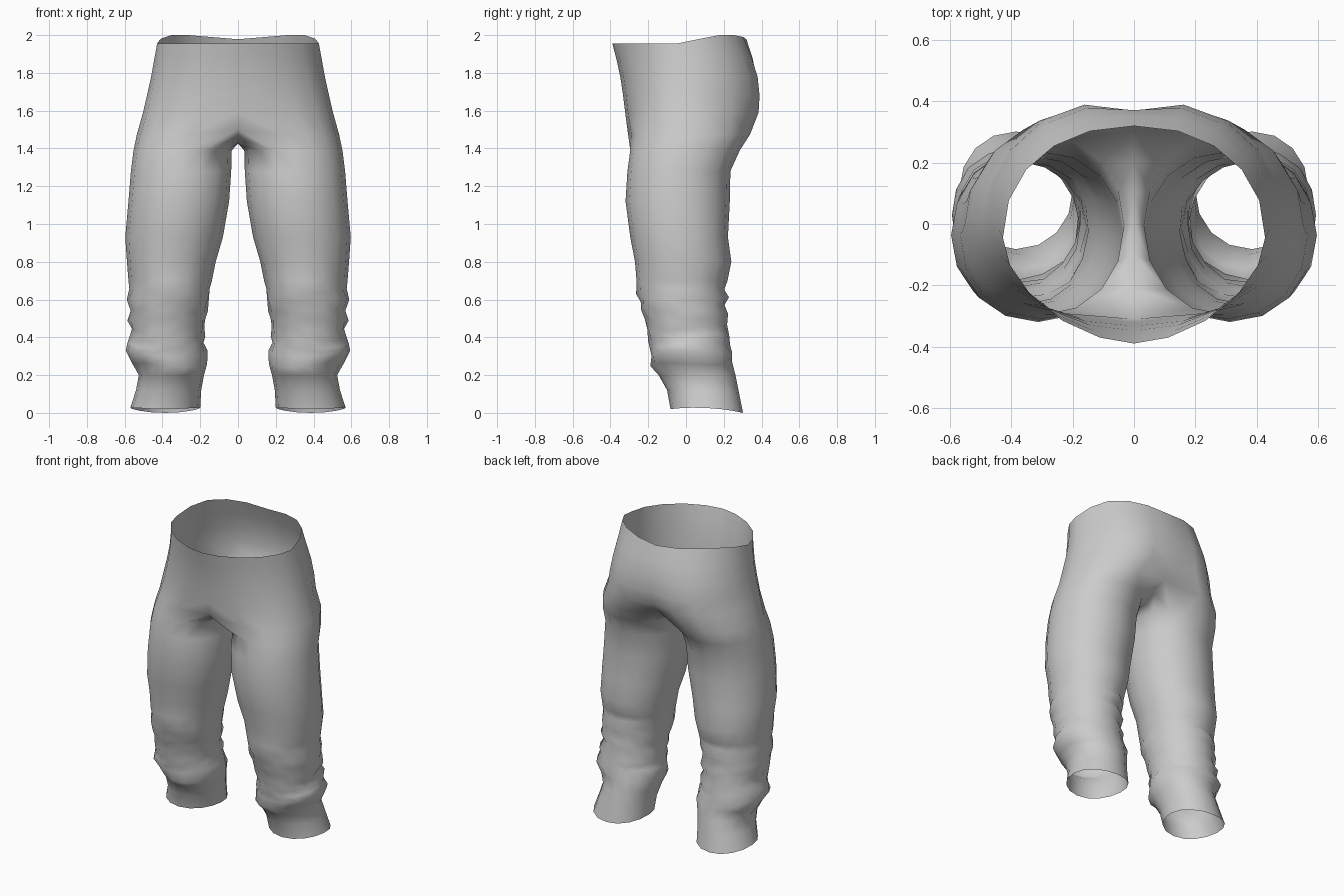
import bpy, bmesh, math

if "Cube" in bpy.data.objects:
    bpy.data.objects.remove(bpy.data.objects["Cube"])

OUTER, TOTAL = 11, 16      # points round the outside of a leg, points in a full leg ring


def power(v, n):
    return math.copysign(abs(v) ** (2 / n), v)


def hip_point(i, z, w, yf, yb, nf):
    """Half ring from centre front, round the outside, to centre back."""
    a = math.pi * i / (OUTER - 1)
    cy = (yf + yb) / 2 - 0.01
    n = nf if math.cos(a) > 0 else 2.15
    c = power(math.cos(a), n)
    y = cy - c * (cy - yf) if c > 0 else cy - c * (yb - cy)
    return [w * power(math.sin(a), n) if 0 < i < OUTER - 1 else 0.0, y, z]


def leg_point(i, z, xi, xo, yf, yb, n=2.08):
    """Closed ring round one leg, starting just inside its front."""
    a = 2 * math.pi * (i - 1) / TOTAL
    cx, cy = (xi + xo) / 2, (yf + yb) / 2
    return [cx + (xo - xi) / 2 * power(math.sin(a), n),
            cy - (yb - yf) / 2 * power(math.cos(a), n), z]


# hips: height, half width, front, back, front roundness
HIPS = [(1.965, .428, -.39, .32, 1.75), (1.88, .442, -.37, .352, 1.85),
        (1.78, .46, -.348, .372, 1.98), (1.68, .482, -.333, .370, 2.1),
        (1.59, .503, -.322, .352, 2.2)]
# under-crotch seam from back to front: y, height
CROTCH = [(.20, 1.465), (.10, 1.435), (.0, 1.425), (-.10, 1.43), (-.21, 1.455)]
# legs: height, inner x, outer x, front, back
LEGS = [(1.39, .033, .553, -.295, .285), (1.28, .036, .567, -.31, .235),
        (1.12, .047, .58, -.32, .232), (.93, .08, .597, -.295, .222),
        (.80, .118, .588, -.27, .24), (.70, .138, .58, -.262, .220),
        (.65, .148, .574, -.258, .208), (.60, .152, .586, -.245, .222),
        (.55, .165, .574, -.236, .206), (.50, .170, .580, -.217, .225),
        (.45, .180, .564, -.210, .212), (.40, .175, .575, -.195, .235),
        (.36, .178, .58, -.193, .230), (.32, .166, .600, -.184, .242),
        (.26, .160, .555, -.184, .248), (.20, .180, .525, -.145, .262),
        (.12, .195, .540, -.10, .278), (.02, .200, .57, -.082, .302)]

bm = bmesh.new()
rows = []

# waist and hips, with two rounded buttocks
for r, (z, w, yf, yb, nf) in enumerate(HIPS):
    row = []
    for i in range(OUTER):
        p = hip_point(i, z, w, yf, yb, nf)
        if i in (7, 8, 9) and r > 0:
            p[1] += .012 * r * (1 if i > 7 else .5)
        if r == 0:             # waistband is higher at the back
            p[2] = 1.955 + .045 * min(1, max(0, p[1] + .05) / .22)
            if i == OUTER - 1:
                p[2] = 1.978
            elif i == OUTER - 2:
                p[2] = 1.99
        row.append(bm.verts.new(p))
    rows.append(row)

# ring where the hips split into legs, closed by the crotch seam
row = []
for i in range(OUTER):
    h = hip_point(i, 1.5, .527, -.310, .34, 2.3)
    g = leg_point(i, 1.46, .034, .54, -.285, .35)
    k = 0 if i in (0, OUTER - 1) else .6
    p = [h[j] * (1 - k) + g[j] * k for j in range(3)]
    if i == OUTER - 1:
        p[1:] = [.29, 1.52]
    row.append(bm.verts.new(p))
row += [bm.verts.new((0, y, z)) for y, z in CROTCH]
rows.append(row)

# leg rings, with slanting gathers below the knee
for r, (z, xi, xo, yf, yb) in enumerate(LEGS):
    row = []
    gathered = .24 < z < .68
    for i in range(TOTAL):
        p = leg_point(i, z, xi, xo, yf, yb)
        a = 2 * math.pi * (i - 1) / TOTAL
        if gathered:
            p[2] += .012 * math.sin(2 * a + r * .9) - .012 * math.cos(a)
            s = .006 * math.sin(3 * a + r * 2.4)
            p[0] += s * math.sin(a)
            p[1] -= s * math.cos(a)
        if r == len(LEGS) - 1:
            p[2] += .008 - .008 * math.cos(2 * a) + .01 * math.cos(a) - .01
        row.append(bm.verts.new(p))
    rows.append(row)
for v in rows[-1]:
    v.co.z = max(v.co.z, 0)

# skin the rings
for up, low in zip(rows, rows[1:]):
    closed = len(up) == TOTAL
    for i in range(TOTAL if closed else OUTER - 1):
        j = (i + 1) % TOTAL
        bm.faces.new((up[i], low[i], low[j], up[j]))
for f in bm.faces:
    f.smooth = True

mesh = bpy.data.meshes.new("trousers")
bm.to_mesh(mesh)
bm.free()
trousers = bpy.data.objects.new("trousers", mesh)
bpy.context.collection.objects.link(trousers)

# second half
mirror = trousers.modifiers.new("mirror", 'MIRROR')
mirror.use_clip = True
mirror.merge_threshold = .001

cloth = bpy.data.materials.new("grey cloth")
cloth.diffuse_color = (.6, .6, .6, 1)
cloth.use_nodes = True
cloth.node_tree.nodes["Principled BSDF"].inputs["Base Color"].default_value = cloth.diffuse_color
mesh.materials.append(cloth)
